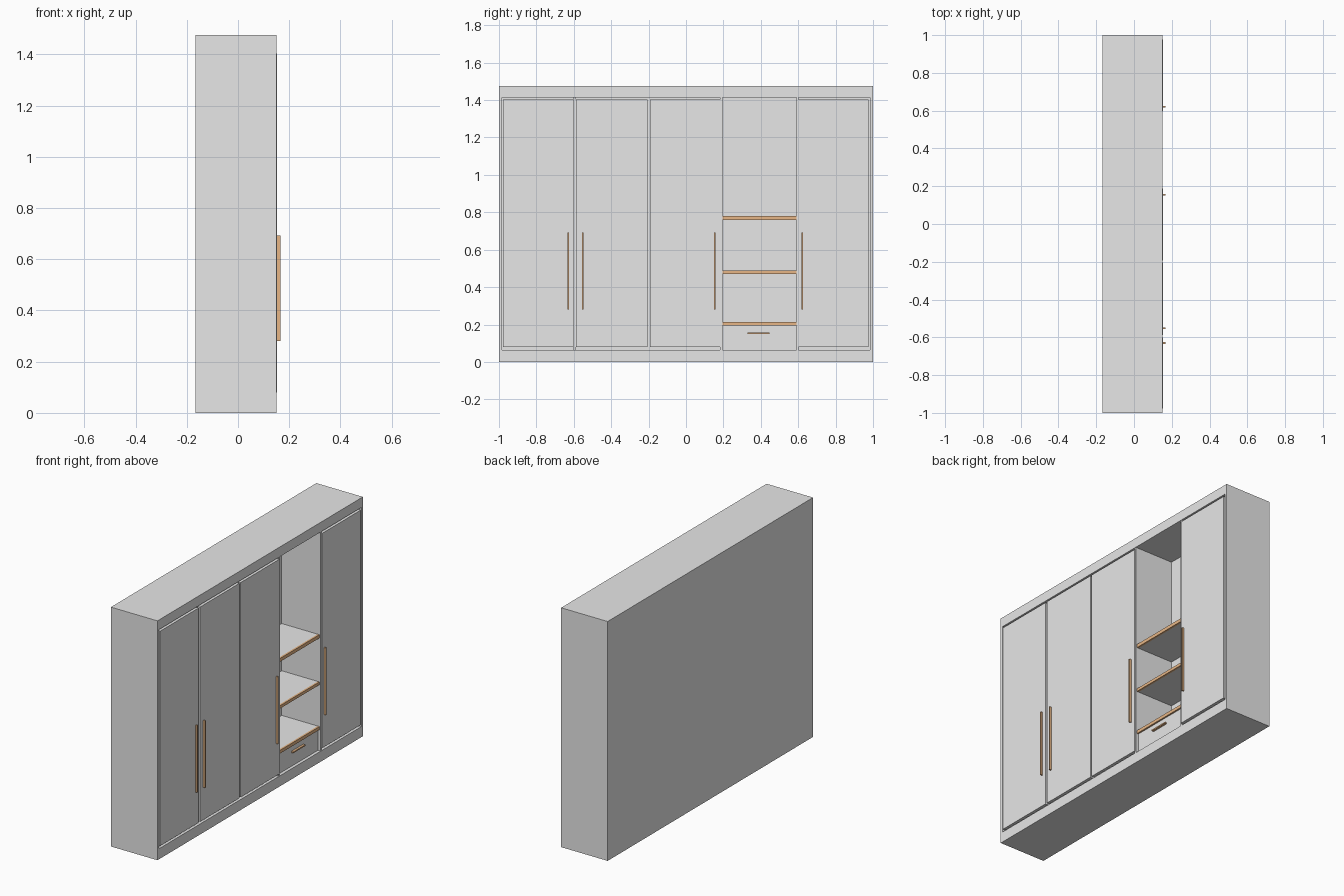
import bpy, bmesh

if "Cube" in bpy.data.objects:
    bpy.data.objects.remove(bpy.data.objects["Cube"])


def material(name, rgb):
    m = bpy.data.materials.new(name)
    m.diffuse_color = (*rgb, 1)
    m.use_nodes = True
    m.node_tree.nodes["Principled BSDF"].inputs["Base Color"].default_value = m.diffuse_color
    return m


GREY = material("pale_grey", (0.8, 0.8, 0.8))
WOOD = material("warm_wood", (0.8, 0.47, 0.24))

BACK, FRONT, HEIGHT = -0.166, 0.151, 1.475
NICHE_BACK = -0.115
FLOOR, CEILING, SIDE = 0.065, 1.415, 0.985
NICHE = (0.195, 0.59)


def finish(bm, name, mat):
    mesh = bpy.data.meshes.new(name)
    bm.to_mesh(mesh)
    bm.free()
    mesh.materials.append(mat)
    obj = bpy.data.objects.new(name, mesh)
    bpy.context.collection.objects.link(obj)
    return obj


def box_mesh(x, y, z):
    bm = bmesh.new()
    bmesh.ops.create_cube(bm, size=1)
    for v in bm.verts:
        v.co = [(a + b) / 2 + c * (b - a) for (a, b), c in zip((x, y, z), v.co)]
    return bm


def box(name, x, y, z, mat=GREY):
    return finish(box_mesh(x, y, z), name, mat)


# Carcass: one solid whose front is inset and pushed back into a cavity
bm = box_mesh((BACK, FRONT), (-1, 1), (0, HEIGHT))
front = max(bm.faces, key=lambda f: f.calc_center_median().x)
bmesh.ops.inset_individual(bm, faces=[front], thickness=0.01)
for v in front.verts:
    v.co.y = SIDE if v.co.y > 0 else -SIDE
    v.co.z = CEILING if v.co.z > HEIGHT / 2 else FLOOR
cavity = bmesh.ops.extrude_discrete_faces(bm, faces=[front])["faces"][0]
for v in cavity.verts:
    v.co.x = NICHE_BACK
bmesh.ops.recalc_face_normals(bm, faces=bm.faces)
finish(bm, "carcass", GREY)

# Upright dividers
for i, (y0, y1) in enumerate([(-0.601, -0.589), (0.183, NICHE[0]), (NICHE[1], 0.602)]):
    box(f"divider_{i + 1}", (NICHE_BACK, 0.134 if i == 0 else 0.148), (y0, y1), (FLOOR, CEILING))

# Doors, slightly proud of the carcass
for i, (y0, y1) in enumerate([(-0.978, -0.602), (-0.588, -0.205),
                              (-0.193, 0.188), (0.598, 0.976)]):
    box(f"door_{i + 1}", (0.135, 0.153), (y0, y1), (0.08, 1.403))

# Tall door handles
for i, y in enumerate([-0.63, -0.553, 0.155, 0.622]):
    box(f"door_handle_{i + 1}", (0.153, 0.166), (y - 0.004, y + 0.004), (0.28, 0.693), WOOD)

# Shelves with wooden front edging
for i, (z0, z1) in enumerate([(0.194, 0.214), (0.471, 0.489), (0.759, 0.78)]):
    box(f"shelf_{i + 1}", (NICHE_BACK, 0.13), NICHE, (z0, z1))
    box(f"shelf_edging_{i + 1}", (0.13, 0.142), NICHE, (z0, z1), WOOD)

# Drawer under the lowest shelf
box("drawer", (NICHE_BACK, 0.132), NICHE, (FLOOR, 0.194))
box("drawer_handle", (0.132, 0.146), (0.33, 0.447), (0.15, 0.158), WOOD)
